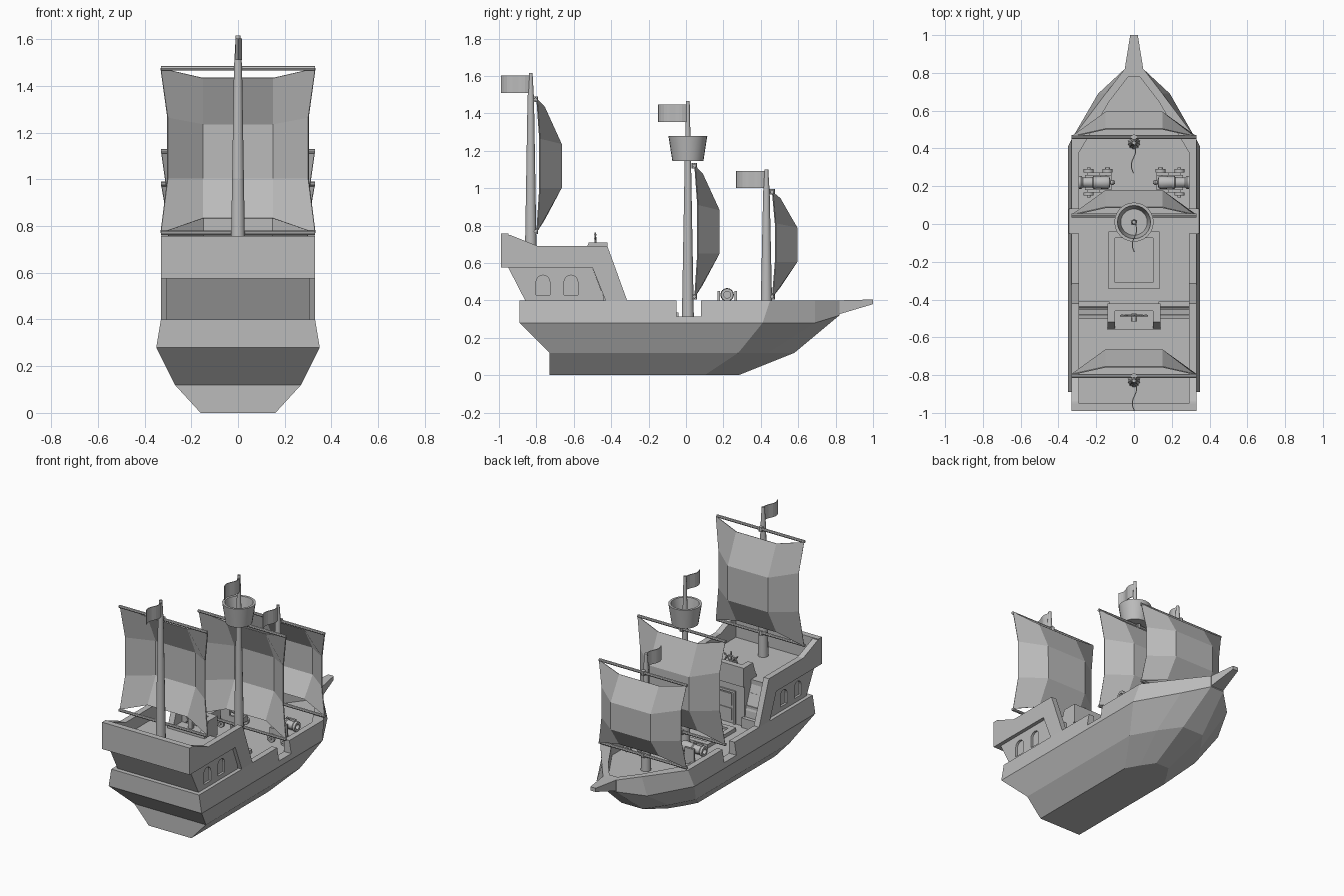
import bpy, bmesh, math
from mathutils import Vector

if "Cube" in bpy.data.objects:
    bpy.data.objects.remove(bpy.data.objects["Cube"])

grey = bpy.data.materials.new("plain grey")
grey.use_nodes = True
grey.diffuse_color = (0.5, 0.5, 0.5, 1)
grey.node_tree.nodes["Principled BSDF"].inputs["Base Color"].default_value = (0.5, 0.5, 0.5, 1)


def build(name, verts, faces):
    bm = bmesh.new()
    vs = [bm.verts.new(v) for v in verts]
    for f in faces:
        bm.faces.new([vs[i] for i in f])
    bmesh.ops.recalc_face_normals(bm, faces=bm.faces)
    me = bpy.data.meshes.new(name)
    bm.to_mesh(me)
    bm.free()
    me.materials.append(grey)
    ob = bpy.data.objects.new(name, me)
    bpy.context.collection.objects.link(ob)
    return ob


def loft(name, rings, cap=True):
    n = len(rings[0])
    faces = [(k * n + i, k * n + (i + 1) % n, (k + 1) * n + (i + 1) % n, (k + 1) * n + i)
             for k in range(len(rings) - 1) for i in range(n)]
    if cap:
        faces += [tuple(range(n)), tuple(range((len(rings) - 1) * n, len(rings) * n))]
    return build(name, [p for r in rings for p in r], faces)


def prism(name, profile, x0, x1):
    """Side profile of (y, z) points pushed along x."""
    return loft(name, [[(x, y, z) for y, z in profile] for x in (x0, x1)])


def box(name, x0, x1, y0, y1, z0, z1):
    return prism(name, [(y0, z0), (y1, z0), (y1, z1), (y0, z1)], x0, x1)


def turned(name, start, axis, stations, sides=16, smooth=True):
    """Round part: (distance, radius) stations along an axis."""
    start, axis = Vector(start), Vector(axis).normalized()
    u = axis.orthogonal().normalized()
    w = axis.cross(u)
    rings = []
    for d, r in stations:
        rings.append([start + axis * d + r * (u * math.cos(a) + w * math.sin(a))
                      for a in (2 * math.pi * i / sides for i in range(sides))])
    ob = loft(name, rings)
    if smooth:
        bpy.ops.object.select_all(action='DESELECT')
        ob.select_set(True)
        bpy.context.view_layer.objects.active = ob
        bpy.ops.object.shade_smooth_by_angle(angle=math.radians(35))
    return ob


def cut(target, cutter):
    mod = target.modifiers.new("cut", 'BOOLEAN')
    mod.operation, mod.object, mod.solver = 'DIFFERENCE', cutter, 'EXACT'
    bpy.ops.object.select_all(action='DESELECT')
    bpy.context.view_layer.objects.active = target
    target.select_set(True)
    bpy.ops.object.modifier_apply(modifier=mod.name)
    bpy.data.objects.remove(cutter)


# Hull: stern, shoulder, bow quarter and stem points on each level
levels = [
    [(.16, -.73, 0), (.16, .1, 0), (.11, .19, 0), (.05, .28, 0)],
    [(.27, -.73, .12), (.27, .28, .12), (.18, .44, .12), (.08, .58, .12)],
    [(.35, -.89, .28), (.35, .41, .28), (.19, .69, .28), (.05, .82, .32)],
    [(.33, -.89, .4), (.33, .45, .4), (.15, .69, .4), (.05, .82, .4)],
    [(.29, -.85, .4), (.29, .38, .4), (.13, .65, .4), (.03, .78, .4)],
    [(.29, -.85, .31), (.29, .38, .31), (.13, .65, .31), (.03, .78, .31)],
]
hull = loft("hull", [half + [(-x, y, z) for x, y, z in reversed(half)] for half in levels])
cut(hull, box("gangway_cutter", -.5, .5, -.05, .08, .315, .5))
loft("prow_beak", [[(s * w, y, z) for s, z in ((-1, lo), (1, lo), (1, hi), (-1, hi))]
                   for w, y, lo, hi in ((.05, .815, .325, .4), (.02, 1, .38, .405))])

# Stern castle: recessed cabin, raised sides, transom wall
cabin = prism("cabin", [(-.95, .6), (-.95, .575), (-.86, .4), (-.86, .31), (-.43, .31),
                        (-.44, .42), (-.51, .6)], -.305, .305)
for s in (-1, 1):
    for y in (-.765, -.615):
        arch = [(y - .037, .43), (y + .037, .43)]
        arch += [(y + .037 * math.cos(a), .498 + .037 * math.sin(a))
                 for a in (math.pi * i / 8 for i in range(9))]
        cut(cabin, prism("window_cutter", arch, s * .29, s * .35))
    prism("castle_side", [(-.99, .575), (-.99, .755), (-.94, .75), (-.79, .69), (-.42, .69),
                          (-.315, .4), (-.325, .31), (-.41, .31), (-.43, .4), (-.5, .575)],
          s * .29, s * .33)
box("transom", -.33, .33, -.99, -.95, .575, .757)
box("castle_floor_edge", -.33, .33, -.99, -.5, .575, .605)

# Companion block, door, stairs and helm rail
box("companion_block", -.14, .14, -.56, -.43, .31, .62)
box("helm_rail_front", -.14, .14, -.46, -.42, .58, .71)
for s in (-1, 1):
    prism("helm_rail_arm", [(-.56, .6), (-.45, .6), (-.45, .71), (-.52, .71)], s * .1, s * .14)
    box("door_jamb", s * .06, s * .075, -.44, -.42, .31, .53)
    for i in range(4):
        box("stair_step", s * .13, s * .3, -.56, -.41 - .035 * i, .31, .375 + .075 * i)
box("door_lintel", -.075, .075, -.44, -.42, .52, .535)
for z in (.33, .43):
    box("door_panel", -.045, .045, -.44, -.425, z, z + .08)

# Steering wheel
box("wheel_post", -.015, .015, -.515, -.495, .6, .7)
bpy.ops.mesh.primitive_torus_add(location=(0, -.485, .69), rotation=(math.pi / 2, 0, 0),
                                 major_radius=.045, minor_radius=.006,
                                 major_segments=20, minor_segments=6)
rim = bpy.context.object
rim.name = "wheel_rim"
rim.data.materials.append(grey)
for i in range(8):
    a = math.pi * i / 4
    turned("wheel_spoke", (0, -.485, .69), (math.cos(a), 0, math.sin(a)),
           [(0, .004), (.055, .004), (.06, .006), (.073, .004)], 6)
turned("wheel_hub", (0, -.515, .69), (0, 1, 0), [(0, .014), (.04, .014)], 12)

# Cargo hatch with raised border
for s in (-1, 1):
    box("hatch_side", s * .1, s * .135, -.345, -.04, .31, .335)
for y in (-.345, -.075):
    box("hatch_end", -.1, .1, y, y + .035, .31, .335)
box("hatch_cover", -.1, .1, -.31, -.075, .31, .322)

# Cannons on wheeled carriages, muzzles outboard
for s in (-1, 1):
    turned("cannon_barrel", (s * .1, .22, .43), (s, 0, 0),
           [(0, .006), (.012, .014), (.024, .008), (.03, .03), (.045, .036), (.1, .031),
            (.105, .034), (.115, .034), (.12, .028), (.17, .026), (.18, .035), (.195, .033),
            (.195, .018), (.16, .018)])
    box("carriage_bed", s * .12, s * .26, .18, .26, .34, .375)
    for e in (-1, 1):
        y = .22 + e * .045
        prism("carriage_cheek", [(y - .007, .34), (y + .007, .34), (y + .007, .45),
                                 (y - .007, .45)], s * .18, s * .25)
        box("carriage_step", s * .12, s * .18, y - .007, y + .007, .34, .4)
        for x in (.14, .24):
            turned("carriage_wheel", (s * x, y + e * .007, .337), (0, e, 0),
                   [(0, .027), (.018, .027), (.018, .01), (.027, .01)], 12)


# Masts, yards, billowing sails and waving flags
def rig(label, y, foot, top, yard_hi, yard_lo, flag_z, yard_y):
    turned(label + "_mast", (0, y, foot), (0, 0, 1),
           [(0, .033), (yard_hi - foot, .018), (top - foot, .01)], 12)
    for z in (yard_hi, yard_lo):
        turned(label + "_yard", (-.33, yard_y, z), (1, 0, 0), [(0, .01), (.66, .01)], 8)
        turned(label + "_yard_collar", (0, yard_y, z - .015), (0, 0, 1),
               [(0, .015), (.03, .015)], 8)
    h = yard_hi - yard_lo
    verts = []
    for r, (x_out, d_out, d_in) in enumerate(((.33, .005, .045), (.3, .02, .135),
                                              (.3, .02, .135), (.33, .005, .045))):
        z_out = yard_hi - h * (0, .3, .67, 1)[r]
        z_in = yard_hi - h * (.06, .34, .67, .91)[r]
        verts += [(-x_out, yard_y + d_out, z_out), (-.15, yard_y + d_in, z_in),
                  (.15, yard_y + d_in, z_in), (x_out, yard_y + d_out, z_out)]
    sail = build(label + "_sail", verts, [(r * 4 + c, r * 4 + c + 1, r * 4 + c + 5, r * 4 + c + 4)
                                          for r in range(3) for c in range(3)])
    sail.modifiers.new("cloth", 'SOLIDIFY').thickness = .006
    n = 10
    wave = [(.012 * math.sin(2 * math.pi * i / n), y - .16 * i / n) for i in range(n + 1)]
    flag = build(label + "_flag", [(x, fy, z) for z in (flag_z, flag_z + .093) for x, fy in wave],
                 [(i, i + 1, i + n + 2, i + n + 1) for i in range(n)])
    flag.modifiers.new("cloth", 'SOLIDIFY').thickness = .005


rig("mizzen", -.83, .6, 1.615, 1.475, .77, 1.51, -.805)
rig("main", .01, .31, 1.465, 1.12, .42, 1.355, .045)
rig("fore", .43, .31, 1.1, .98, .42, 1, .46)

# Crow's nest: open bucket round the main mast
turned("crows_nest", (0, .01, 1.145), (0, 0, 1),
       [(0, .083), (.135, .104), (.135, .088), (.02, .07)], 24)
